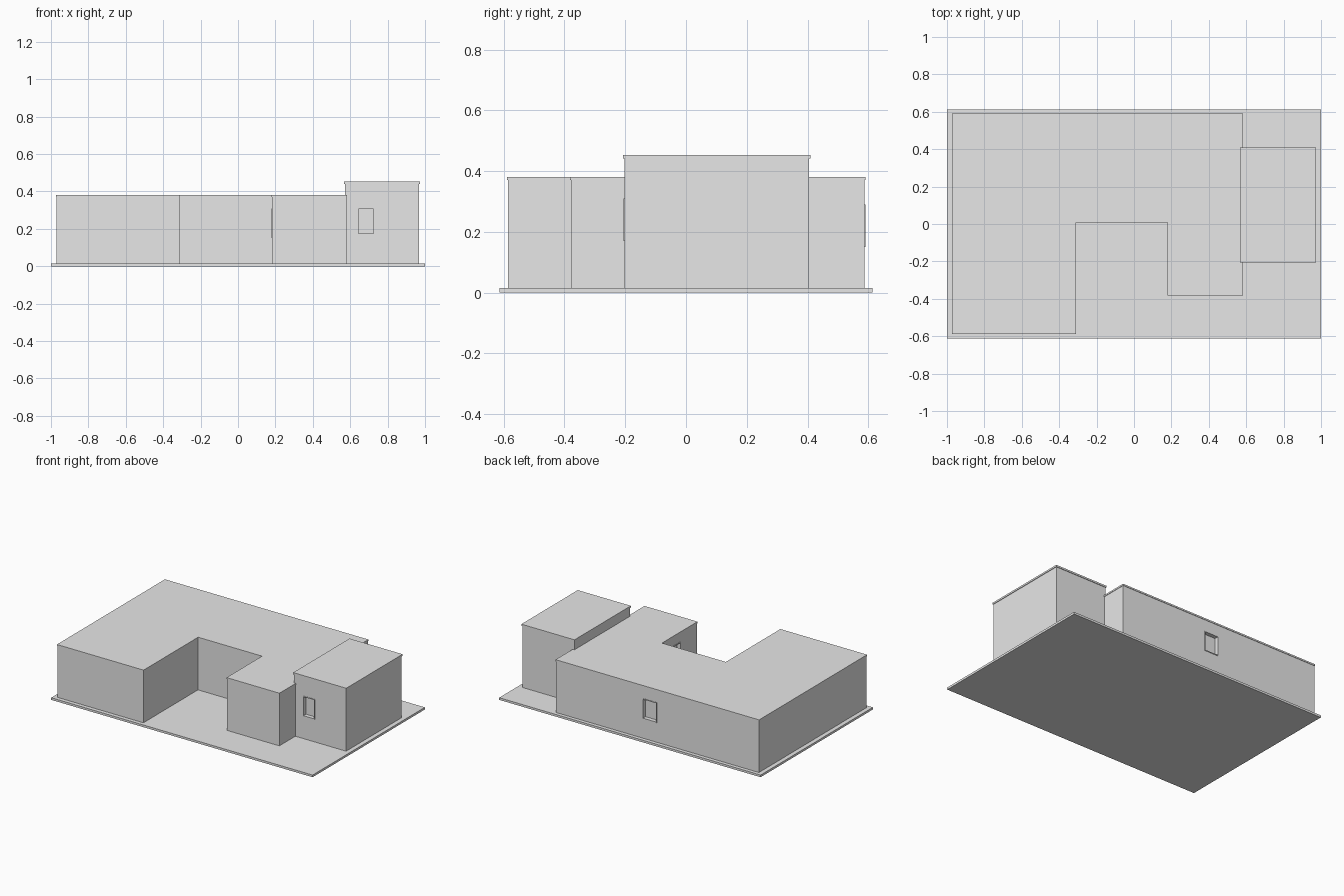
import bpy, bmesh
from mathutils import Vector

if "Cube" in bpy.data.objects:
    bpy.data.objects.remove(bpy.data.objects["Cube"])

grey = bpy.data.materials.new("light_grey")
grey.diffuse_color = (0.8, 0.8, 0.8, 1)
grey.use_nodes = True
grey.node_tree.nodes["Principled BSDF"].inputs["Base Color"].default_value = grey.diffuse_color


def prism(name, pts, z0, z1):
    """Extrude a counter-clockwise footprint from z0 to z1."""
    bm = bmesh.new()
    base = bm.faces.new([bm.verts.new((x, y, z0)) for x, y in pts])
    new = bmesh.ops.extrude_face_region(bm, geom=[base], use_keep_orig=True)
    top = [v for v in new["geom"] if isinstance(v, bmesh.types.BMVert)]
    bmesh.ops.translate(bm, verts=top, vec=(0, 0, z1 - z0))
    bmesh.ops.recalc_face_normals(bm, faces=bm.faces)
    mesh = bpy.data.meshes.new(name)
    bm.to_mesh(mesh)
    bm.free()
    mesh.materials.append(grey)
    obj = bpy.data.objects.new(name, mesh)
    bpy.context.collection.objects.link(obj)
    return obj


def rect(x0, x1, y0, y1):
    return [(x0, y0), (x1, y0), (x1, y1), (x0, y1)]


def grow(pts, d):
    """Move every right-angled corner of a footprint outwards by d."""
    out = []
    for i, p in enumerate(pts):
        p = Vector(p)
        a = (p - Vector(pts[i - 1])).normalized()
        b = (Vector(pts[(i + 1) % len(pts)]) - p).normalized()
        out.append((p.x + d * (a.y + b.y), p.y - d * (a.x + b.x)))
    return out


def cut(target, cutter):
    mod = target.modifiers.new("opening", "BOOLEAN")
    mod.operation = "DIFFERENCE"
    mod.solver = "EXACT"
    mod.object = cutter
    cutter.hide_render = True
    cutter.hide_set(True)


def window(name, wall, axis, side, face, u0, u1, z0, z1):
    """Recessed opening with a thin frame; axis is the wall normal, side its sign."""
    def box(part, ua, ub, za, zb, inner, outer):
        n0, n1 = sorted((face + side * inner, face + side * outer))
        foot = rect(n0, n1, ua, ub) if axis == "x" else rect(ua, ub, n0, n1)
        return prism(f"{name}_{part}", foot, za, zb)
    t = 0.005
    cut(wall, box("cutter", u0, u1, z0, z1, -0.025, 0.02))
    box("jamb_a", u0, u0 + t, z0, z1, -0.025, 0.003)
    box("jamb_b", u1 - t, u1, z0, z1, -0.025, 0.003)
    box("sill", u0 + t, u1 - t, z0, z0 + t, -0.025, 0.003)
    box("head", u0 + t, u1 - t, z1 - t, z1, -0.025, 0.003)


# Ground slab
prism("base_slab", rect(-1, 1, -0.613, 0.613), 0, 0.015)

# U-shaped house with its flat roof
house = [(-0.97, -0.586), (-0.313, -0.586), (-0.313, 0.01), (0.182, 0.01),
         (0.182, -0.378), (0.581, -0.378), (0.581, 0.588), (-0.97, 0.588)]
house_walls = prism("house_walls", house, 0.015, 0.37)
prism("house_roof", grow(house, 0.003), 0.37, 0.381)

# Taller side block with its flat roof
block = rect(0.571, 0.969, -0.203, 0.405)
block_walls = prism("side_block_walls", block, 0.015, 0.441)
prism("side_block_roof", grow(block, 0.004), 0.441, 0.453)

# Windows
window("front_window", block_walls, "y", -1, -0.203, 0.64, 0.73, 0.17, 0.31)
window("back_window", house_walls, "y", 1, 0.588, -0.19, -0.08, 0.15, 0.29)
window("courtyard_window", house_walls, "x", -1, 0.182, -0.20, -0.08, 0.15, 0.31)
